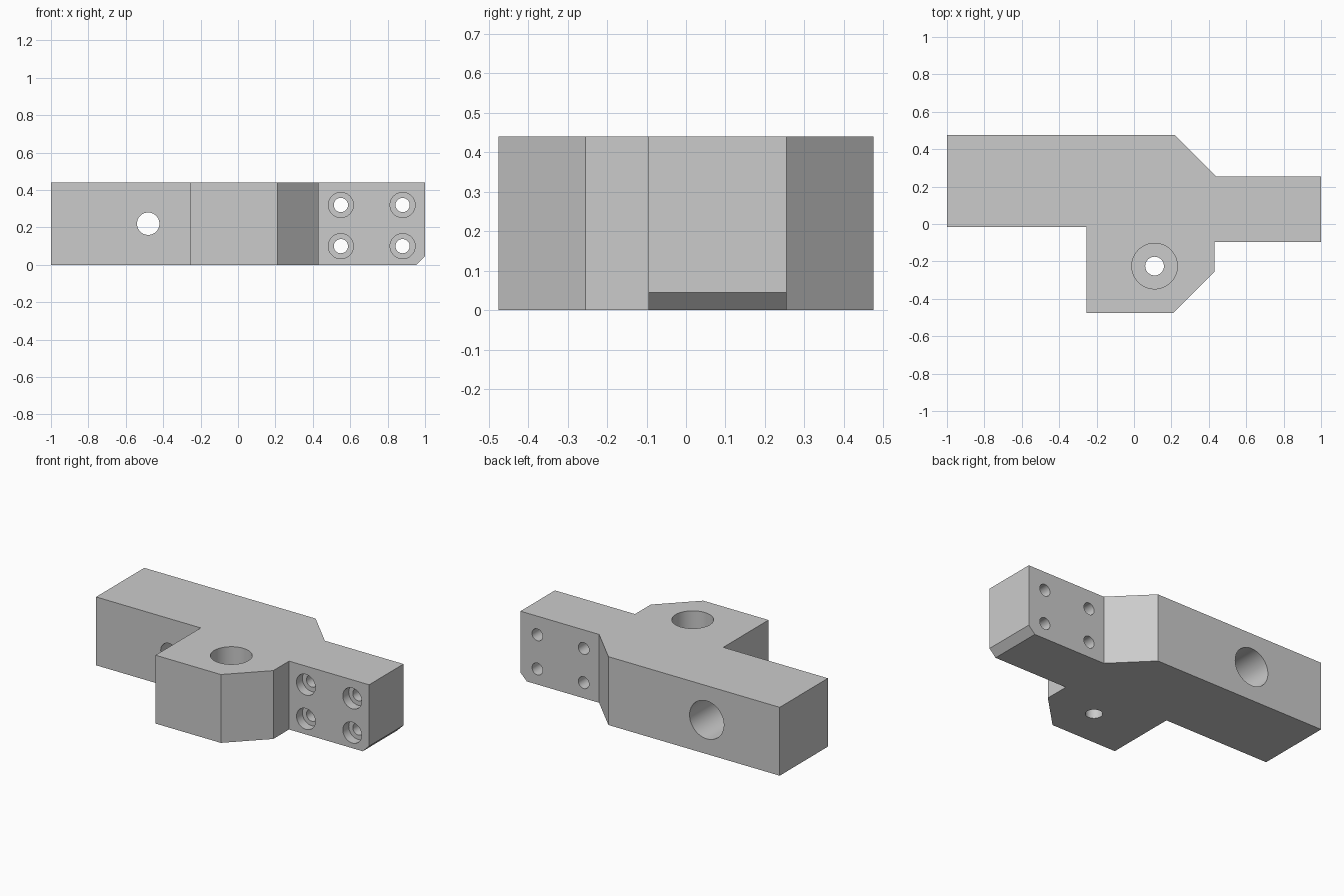
import bpy, bmesh
from math import radians
from mathutils import Matrix, Vector

cube = bpy.data.objects.get("Cube")
if cube:
    bpy.data.objects.remove(cube, do_unlink=True)

HEIGHT = 0.44

grey = bpy.data.materials.new("plain grey")
grey.use_nodes = True
colour = (0.6, 0.6, 0.6, 1)
grey.diffuse_color = colour
grey.node_tree.nodes["Principled BSDF"].inputs["Base Color"].default_value = colour


def add_object(name, bm):
    bmesh.ops.recalc_face_normals(bm, faces=bm.faces[:])
    mesh = bpy.data.meshes.new(name)
    bm.to_mesh(mesh)
    bm.free()
    mesh.materials.append(grey)
    obj = bpy.data.objects.new(name, mesh)
    bpy.context.collection.objects.link(obj)
    return obj


# Block: plan outline extruded upwards
outline = [(-1, -0.015), (-0.255, -0.015), (-0.255, -0.475), (0.21, -0.475),
           (0.43, -0.255), (0.43, -0.095), (1, -0.095), (1, 0.255),
           (0.44, 0.255), (0.22, 0.475), (-1, 0.475)]
bm = bmesh.new()
base = bm.faces.new([bm.verts.new((x, y, 0)) for x, y in outline])
top = bmesh.ops.extrude_face_region(bm, geom=[base])
bmesh.ops.translate(bm, vec=(0, 0, HEIGHT),
                    verts=[v for v in top["geom"] if isinstance(v, bmesh.types.BMVert)])

# Bevelled lower corner at the narrow end
bmesh.ops.bisect_plane(bm, geom=bm.verts[:] + bm.edges[:] + bm.faces[:],
                       plane_co=(0.955, 0, 0), plane_no=(1, 0, -1), clear_outer=True)
bmesh.ops.holes_fill(bm, edges=[e for e in bm.edges if e.is_boundary])
block = add_object("mounting_block", bm)


def drill(start, end, radius):
    """Cut a round hole between two points."""
    start, end = Vector(start), Vector(end)
    axis = end - start
    bm = bmesh.new()
    bmesh.ops.create_cone(
        bm, cap_ends=True, segments=48, radius1=radius, radius2=radius, depth=axis.length,
        matrix=Matrix.Translation((start + end) / 2) @ axis.to_track_quat("Z", "Y").to_matrix().to_4x4())
    cutter = add_object("drill_cutter", bm)
    cutter.hide_render = True
    mod = block.modifiers.new("hole", "BOOLEAN")
    mod.operation = "DIFFERENCE"
    mod.solver = "EXACT"
    mod.object = cutter
    bpy.ops.object.modifier_apply(modifier=mod.name)
    bpy.data.objects.remove(cutter, do_unlink=True)


bpy.ops.object.select_all(action="DESELECT")
bpy.context.view_layer.objects.active = block
block.select_set(True)

# Four counterbored screw holes through the narrow end
for x in (0.55, 0.88):
    for z in (0.1, 0.32):
        drill((x, -0.2, z), (x, -0.035, z), 0.067)
        drill((x, -0.1, z), (x, 0.4, z), 0.038)

# Deep counterbored hole through the wide arm, opening at the back
drill((-0.48, 0.6, 0.22), (-0.48, 0.115, 0.22), 0.122)
drill((-0.48, 0.3, 0.22), (-0.48, -0.2, 0.22), 0.06)

# Deep counterbored hole through the front boss, opening at the top
drill((0.11, -0.225, 0.6), (0.11, -0.225, 0.13), 0.122)
drill((0.11, -0.225, 0.3), (0.11, -0.225, -0.2), 0.05)

bpy.ops.object.shade_smooth_by_angle(angle=radians(30))
